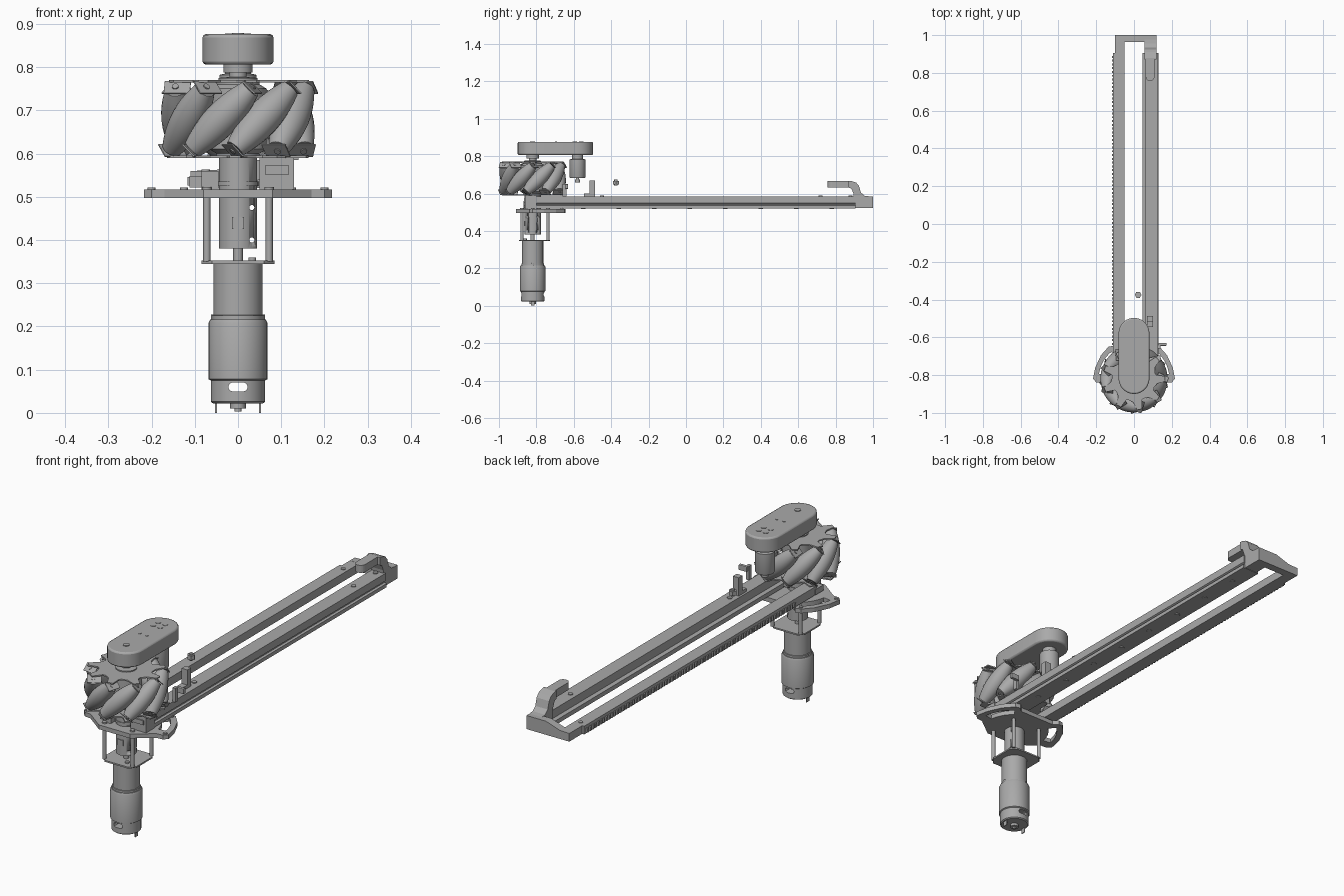
import bpy, bmesh, math
from mathutils import Matrix, Vector

cube = bpy.data.objects.get("Cube")
if cube:
    bpy.data.objects.remove(cube, do_unlink=True)

grey = bpy.data.materials.new("plain grey")
grey.use_nodes = True
colour = (0.4, 0.4, 0.4, 1)
grey.diffuse_color = colour
grey.node_tree.nodes["Principled BSDF"].inputs["Base Color"].default_value = colour
AXLE_Y = -0.82


def finish(name, bm, smooth=False):
    bmesh.ops.recalc_face_normals(bm, faces=bm.faces)
    mesh = bpy.data.meshes.new(name)
    bm.to_mesh(mesh)
    bm.free()
    mesh.materials.append(grey)
    obj = bpy.data.objects.new(name, mesh)
    bpy.context.collection.objects.link(obj)
    if smooth:
        bpy.ops.object.select_all(action='DESELECT')
        bpy.context.view_layer.objects.active = obj
        obj.select_set(True)
        bpy.ops.object.shade_smooth_by_angle(angle=math.radians(35))
    return obj


def box(name, x, y, z, bevel=0):
    bm = bmesh.new()
    bmesh.ops.create_cube(bm, size=1)
    for v in bm.verts:
        v.co = [lo + (c + 0.5) * (hi - lo) for c, (lo, hi) in zip(v.co, (x, y, z))]
    obj = finish(name, bm)
    if bevel:
        mod = obj.modifiers.new("bevel", 'BEVEL')
        mod.width, mod.segments = bevel, 2
    return obj


def lathe(name, profile, x=0, y=AXLE_Y, matrix=None, steps=40):
    """Spin a list of (radius, height) points about the local z axis."""
    bm = bmesh.new()
    rings = [[bm.verts.new((r * math.cos(t), r * math.sin(t), h))
              for t in (math.tau * i / steps for i in range(steps))] for r, h in profile]
    for a, b in zip(rings, rings[1:]):
        for i in range(steps):
            j = (i + 1) % steps
            bm.faces.new((a[i], a[j], b[j], b[i]))
    bm.faces.new(rings[0])
    bm.faces.new(rings[-1])
    bm.transform(matrix or Matrix.Translation((x, y, 0)))
    return finish(name, bm, True)


def cyl(name, r, lo, hi, x=0, y=AXLE_Y, steps=32):
    return lathe(name, [(r, lo), (r, hi)], x, y, steps=steps)


def prism(name, pts, lo, hi, axis='z', smooth=False):
    """Extrude a closed outline along one axis."""
    place = {'x': lambda u, v, w: (w, u, v), 'y': lambda u, v, w: (u, w, v),
             'z': lambda u, v, w: (u, v, w)}[axis]
    bm = bmesh.new()
    face = bm.faces.new([bm.verts.new(place(u, v, lo)) for u, v in pts])
    ext = bmesh.ops.extrude_face_region(bm, geom=[face])
    move = Vector(place(0, 0, hi - lo))
    bmesh.ops.translate(bm, vec=move, verts=[g for g in ext["geom"] if isinstance(g, bmesh.types.BMVert)])
    return finish(name, bm, smooth)


def cut(obj, cutter):
    cutter.hide_render = True
    cutter.hide_viewport = True
    cutter.display_type = 'WIRE'
    mod = obj.modifiers.new("cut", 'BOOLEAN')
    mod.operation, mod.object, mod.solver = 'DIFFERENCE', cutter, 'EXACT'


def arc(cx, cy, r, start, end, n=12):
    return [(cx + r * math.cos(math.radians(start + (end - start) * i / n)),
             cy + r * math.sin(math.radians(start + (end - start) * i / n))) for i in range(n + 1)]


def stadium(r, y0, y1):
    return arc(0, y1, r, 0, 180) + arc(0, y0, r, 180, 360)


# Drive motor and gearbox
can = lathe("motor_can", [(0.058, 0.022), (0.063, 0.026), (0.063, 0.075), (0.068, 0.078),
                          (0.068, 0.208), (0.064, 0.216)])
cut(can, box("can_slot_cutter", (-0.022, 0.022), (-0.95, -0.7), (0.05, 0.07), 0.008))
lathe("gearbox", [(0.06, 0.214), (0.06, 0.225), (0.057, 0.226), (0.057, 0.345)])
cyl("motor_boss", 0.018, 0.01, 0.024)
cyl("motor_rear_shaft", 0.008, 0.003, 0.012)
for s in (-1, 1):
    box("motor_terminal", (s * 0.051 - 0.002, s * 0.051 + 0.002), (-0.83, -0.81), (0, 0.026))
    cyl("gearbox_screw", 0.006, 0.216, 0.228, s * 0.056, AXLE_Y, 12)

# Motor mount, standoffs and coupler
prism("motor_mount", [(-0.085, -0.865), (-0.06, -0.893), (0.06, -0.893), (0.085, -0.865),
                      (0.085, -0.75), (0.06, -0.728), (-0.06, -0.728), (-0.085, -0.75)], 0.345, 0.352)
for x in (-0.072, 0.072):
    for y in (-0.877, -0.738):
        cyl("standoff", 0.0085, 0.35, 0.5, x, y, 16)
        cyl("standoff_screw", 0.011, 0.516, 0.523, x, y, 12)
cyl("motor_shaft", 0.011, 0.34, 0.4)
cyl("mount_screw", 0.009, 0.35, 0.36, 0.033, -0.86, 12)
coupler = cyl("coupler", 0.044, 0.38, 0.592)
for z in (0.4, 0.475):
    turn = Matrix.Translation((0.032, AXLE_Y, z)) @ Matrix.Rotation(math.pi / 2, 4, 'X')
    cut(coupler, lathe("coupler_hole_cutter", [(0.006, -0.1), (0.006, 0.1)], matrix=turn, steps=12))
box("coupler_key", (-0.014, 0.014), (-0.866, -0.84), (0.426, 0.453))
lathe("coupler_collar", [(0.047, 0.525), (0.047, 0.535)])

# Base plate with crescent slots
half = [(0.08, -0.908), (0.17, -0.84), (0.2, -0.838), (0.217, -0.82), (0.205, -0.76),
        (0.175, -0.695), (0.135, -0.65), (0.11, -0.645), (0.09, -0.665)]
plate = prism("base_plate", half + [(-x, y) for x, y in reversed(half)], 0.497, 0.517)
for s in (-1, 1):
    pts = arc(0, AXLE_Y, 0.187, 8, 50) + arc(0, AXLE_Y, 0.15, 50, 8)
    cut(plate, prism("crescent_cutter", [(s * x, y) for x, y in pts], 0.48, 0.53))
    for x, y in ((0.2, -0.82), (0.125, -0.665)):
        cyl("plate_screw", 0.009, 0.515, 0.522, s * x, y, 12)

# Wheel with slanted barrel rollers and bent carrier tabs
COUNT, MID_Z, RC, RIM = 9, 0.68, 0.138, 0.178
lathe("wheel_hub", [(0.05, 0.592), (0.05, 0.6), (0.066, 0.61), (0.066, 0.75), (0.05, 0.76), (0.05, 0.77)])
barrel = [(math.sqrt(RC ** 2 + t * t / 2), t) for t in [-0.098 + 0.0196 * i for i in range(11)]]
barrel = [(RIM - dist, t) for dist, t in barrel]
stars = {-1: [], 1: []}
for k in range(COUNT):
    a = math.radians(-16) + math.tau * k / COUNT
    radial = Vector((math.sin(a), -math.cos(a), 0))
    axis = (Vector((math.cos(a), math.sin(a), 0)) + Vector((0, 0, 1))).normalized()
    side = axis.cross(radial)
    turn = Matrix((radial, side, axis)).transposed().to_4x4()
    turn.translation = radial * RC + Vector((0, AXLE_Y, MID_Z))
    lathe("roller", barrel, matrix=turn, steps=24)
    lathe("roller_pin", [(0.008, -0.108), (0.008, 0.108)], matrix=turn, steps=10)
    for s in (-1, 1):
        tab = box("roller_tab", (-0.035, 0.026), (-0.02, 0.02), (s * 0.103 - 0.002, s * 0.103 + 0.002), 0.001)
        tab.matrix_world = turn
        for r, turn_deg in ((0.115, 2), (0.125, 14), (0.165, 22), (0.165, 31), (0.12, 36)):
            b = a + math.radians(s * turn_deg)
            stars[s].append((b, r))
for s, pts in stars.items():
    outline = [(r * math.sin(b), AXLE_Y - r * math.cos(b)) for b, r in sorted(pts)]
    prism("wheel_side_plate", outline, MID_Z + s * 0.084, MID_Z + s * 0.09)

# Belt cover, upper shaft and small sensor motor
lathe("upper_shaft", [(0.045, 0.768), (0.045, 0.775), (0.02, 0.777), (0.02, 0.787),
                      (0.034, 0.788), (0.034, 0.81)])
cover = prism("belt_cover", stadium(0.082, -0.818, -0.579), 0.806, 0.876, smooth=True)
edge = cover.modifiers.new("rounded rim", 'BEVEL')
edge.width, edge.segments, edge.limit_method = 0.007, 2, 'ANGLE'
cyl("cover_axle_cap", 0.014, 0.87, 0.879, 0, AXLE_Y, 20)
for x in (-0.018, 0.018):
    cyl("cover_screw", 0.006, 0.87, 0.878, x, -0.695, 12)
    for y in (-0.596, -0.56):
        cyl("cover_motor_screw", 0.012, 0.87, 0.878, x, y, 12)
lathe("sensor_motor", [(0.008, 0.66), (0.008, 0.682), (0.04, 0.683), (0.043, 0.69), (0.043, 0.782),
                       (0.03, 0.785), (0.03, 0.81)], 0, -0.58)
cyl("sensor_pinion", 0.014, 0.66, 0.674, 0, -0.58, 12)

# Slide rail on one side, toothed rack on the other
prism("slide_rail", [(0.045, 0.52), (0.13, 0.52), (0.13, 0.537), (0.12, 0.54), (0.12, 0.546), (0.127, 0.55),
                     (0.127, 0.585), (0.06, 0.585), (0.06, 0.546), (0.045, 0.54)], -0.81, 0.905, 'y')
for i in range(8):
    cyl("rail_screw", 0.012, 0.517, 0.521, 0.088, -0.55 + i * 0.19, 12)
for y in (-0.45, 0.72, 0.88):
    cyl("rail_top_screw", 0.011, 0.584, 0.589, 0.09, y, 12)
box("rack_bar", (-0.11, -0.05), (-0.8, 0.905), (0.522, 0.56))
tooth = box("rack_teeth", (-0.117, -0.109), (-0.64, -0.63), (0.526, 0.546))
row = tooth.modifiers.new("row", 'ARRAY')
row.use_relative_offset, row.use_constant_offset = False, True
row.constant_offset_displace = (0, 0.02, 0)
row.count = 77
cyl("rack_screw", 0.01, 0.559, 0.563, -0.075, 0.88, 12)
box("rack_block", (-0.085, -0.045), (-0.87, -0.8), (0.517, 0.56))
box("rack_clamp", (-0.112, -0.085), (-0.85, -0.79), (0.522, 0.548))

# End bracket
prism("end_crossbar", [(-0.1, 0.522), (0.12, 0.522), (0.12, 0.585), (0.02, 0.585), (-0.05, 0.562),
                       (-0.1, 0.56)], 0.963, 1.0, 'y')
box("end_rack_arm", (-0.1, -0.05), (0.9, 0.97), (0.522, 0.56))
prism("end_rail_arm", [(0.905, 0.522), (1, 0.522), (1, 0.582), (0.955, 0.588), (0.935, 0.605), (0.925, 0.64),
                       (0.91, 0.658), (0.88, 0.668), (0.87, 0.668), (0.87, 0.632), (0.885, 0.625),
                       (0.895, 0.6)], 0.056, 0.12, 'x')
prism("end_finger", arc(0.085, 0.78, 0.023, 180, 360) + [(0.108, 0.88), (0.062, 0.88)], 0.633, 0.668)

# Small sensor stand, nut and levers
box("sensor_stand", (0.07, 0.1), (-0.515, -0.487), (0.585, 0.67))
box("sensor_foot", (0.07, 0.1), (-0.545, -0.487), (0.585, 0.6))
cyl("loose_nut", 0.018, 0.648, 0.668, 0.022, -0.375, 6)
cyl("loose_nut_bore", 0.009, 0.642, 0.674, 0.022, -0.375, 12)
box("rail_clamp", (0.05, 0.13), (-0.86, -0.8), (0.517, 0.59))
box("rail_clamp_lip", (0.062, 0.118), (-0.865, -0.859), (0.552, 0.572))
box("lever_post", (0.125, 0.14), (-0.66, -0.64), (0.585, 0.65))
box("lever_handle", (0.13, 0.172), (-0.645, -0.63), (0.625, 0.65), 0.003)
